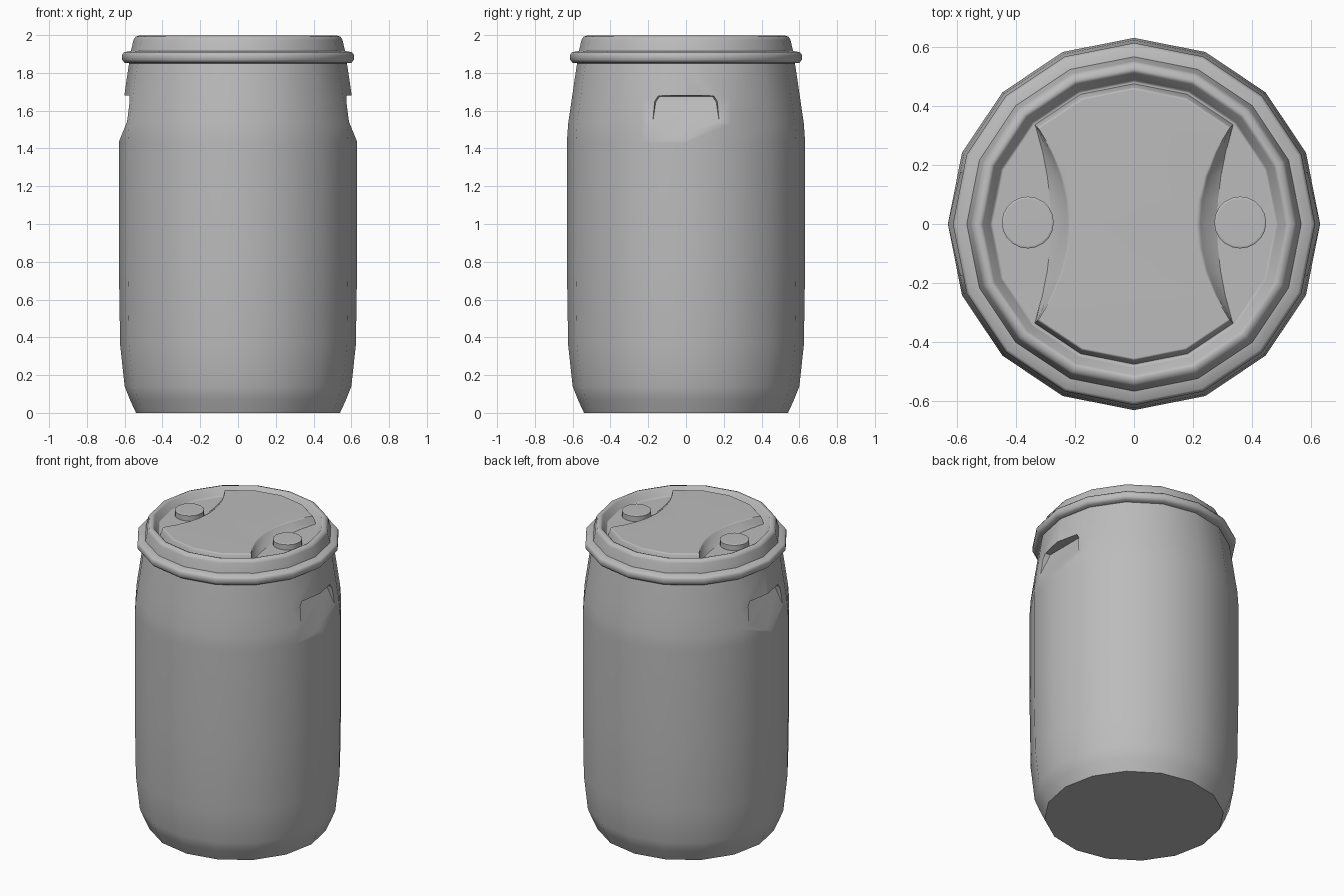
import bpy, bmesh, math
from mathutils import Vector

SIDES = 16
cube = bpy.data.objects.get("Cube")
if cube:
    bpy.data.objects.remove(cube, do_unlink=True)

grey = bpy.data.materials.new("grey plastic")
grey.use_nodes = True
colour = (0.5, 0.5, 0.5, 1)
grey.diffuse_color = colour
grey.node_tree.nodes["Principled BSDF"].inputs["Base Color"].default_value = colour


def make_object(name, bm):
    bmesh.ops.recalc_face_normals(bm, faces=bm.faces)
    mesh = bpy.data.meshes.new(name)
    bm.to_mesh(mesh)
    bm.free()
    obj = bpy.data.objects.new(name, mesh)
    bpy.context.collection.objects.link(obj)
    mesh.materials.append(grey)
    return obj


def select(obj):
    bpy.ops.object.select_all(action='DESELECT')
    obj.select_set(True)
    bpy.context.view_layer.objects.active = obj


def smooth(obj, degrees):
    select(obj)
    bpy.ops.object.shade_smooth_by_angle(angle=math.radians(degrees))
    weighted = obj.modifiers.new("weighted normals", 'WEIGHTED_NORMAL')
    weighted.keep_sharp = True


def bridge(bm, lower, upper):
    n = len(lower)
    for i in range(n):
        j = (i + 1) % n
        bm.faces.new((lower[i], lower[j], upper[j], upper[i]))


def lathe(name, profile, sides=SIDES, centre=(0, 0)):
    """Revolve (radius, height) pairs and cap both ends."""
    bm = bmesh.new()
    rings = []
    for r, z in profile:
        rings.append([bm.verts.new((centre[0] + r * math.cos(math.tau * i / sides),
                                    centre[1] + r * math.sin(math.tau * i / sides), z))
                      for i in range(sides)])
    for a, b in zip(rings, rings[1:]):
        bridge(bm, a, b)
    bm.faces.new(rings[0][::-1])
    bm.faces.new(rings[-1])
    return make_object(name, bm)


# Barrel body
body = lathe("barrel_body", [
    (0.54, 0), (0.572, 0.07), (0.6, 0.14), (0.624, 0.36), (0.631, 0.8), (0.631, 1.43),
    (0.624, 1.53), (0.605, 1.66), (0.58, 1.83), (0.57, 1.88)])

# Sloping hand grips cut into both sides
for side in (-1, 1):
    bm = bmesh.new()
    for x, y, z in ((0.54, 0.14, 1.675), (0.545, 0.16, 1.645), (0.632, 0.19, 1.435),
                    (0.68, 0.165, 1.69), (0.68, 0.19, 1.66), (0.68, 0.21, 1.315)):
        for s in (-1, 1):
            bm.verts.new((side * x, s * y, z))
    bmesh.ops.convex_hull(bm, input=bm.verts)
    cutter = make_object("grip_cutter", bm)
    cut = body.modifiers.new("grip", 'BOOLEAN')
    cut.operation = 'DIFFERENCE'
    cut.solver = 'EXACT'
    cut.object = cutter
    select(body)
    bpy.ops.object.modifier_apply(modifier=cut.name)
    bpy.data.objects.remove(cutter, do_unlink=True)
smooth(body, 35)

# Lid with clamping rim and sunken floor
lid = lathe("lid", [
    (0.565, 1.85), (0.6, 1.853), (0.614, 1.87), (0.614, 1.895), (0.603, 1.91),
    (0.567, 1.916), (0.553, 1.975), (0.543, 1.992), (0.525, 1.997),
    (0.512, 1.992), (0.488, 1.952), (0.478, 1.945)])
smooth(lid, 50)


# Raised centre panel, waisted on both sides
def panel_outline(radius, waist, z):
    corner = radius * math.sin(math.pi / 4)
    half = [(radius * math.cos(math.radians(a)), radius * math.sin(math.radians(a)))
            for a in (45, 67.5, 90, 112.5, 135)]
    steps = 8
    for i in range(1, steps):
        t = 1 - 2 * i / steps
        half.append((-(waist + (corner - waist) * t * t), corner * t))
    return [Vector((x, y, z)) for x, y in half] + [Vector((-x, -y, z)) for x, y in half]


bm = bmesh.new()
layers = [[bm.verts.new(p) for p in panel_outline(*args)] for args in
          ((0.476, 0.285, 1.943), (0.47, 0.245, 1.965), (0.463, 0.225, 1.99), (0.455, 0.21, 1.999))]
for a, b in zip(layers, layers[1:]):
    bridge(bm, a, b)
bm.faces.new(layers[-1])
smooth(make_object("lid_panel", bm), 50)

# Screw caps
for name, x in (("left_cap", 0.36), ("right_cap", -0.36)):
    cap = lathe(name, [(0.088, 1.935), (0.088, 1.98), (0.08, 1.986)], 20, (x, 0.005))
    smooth(cap, 50)
